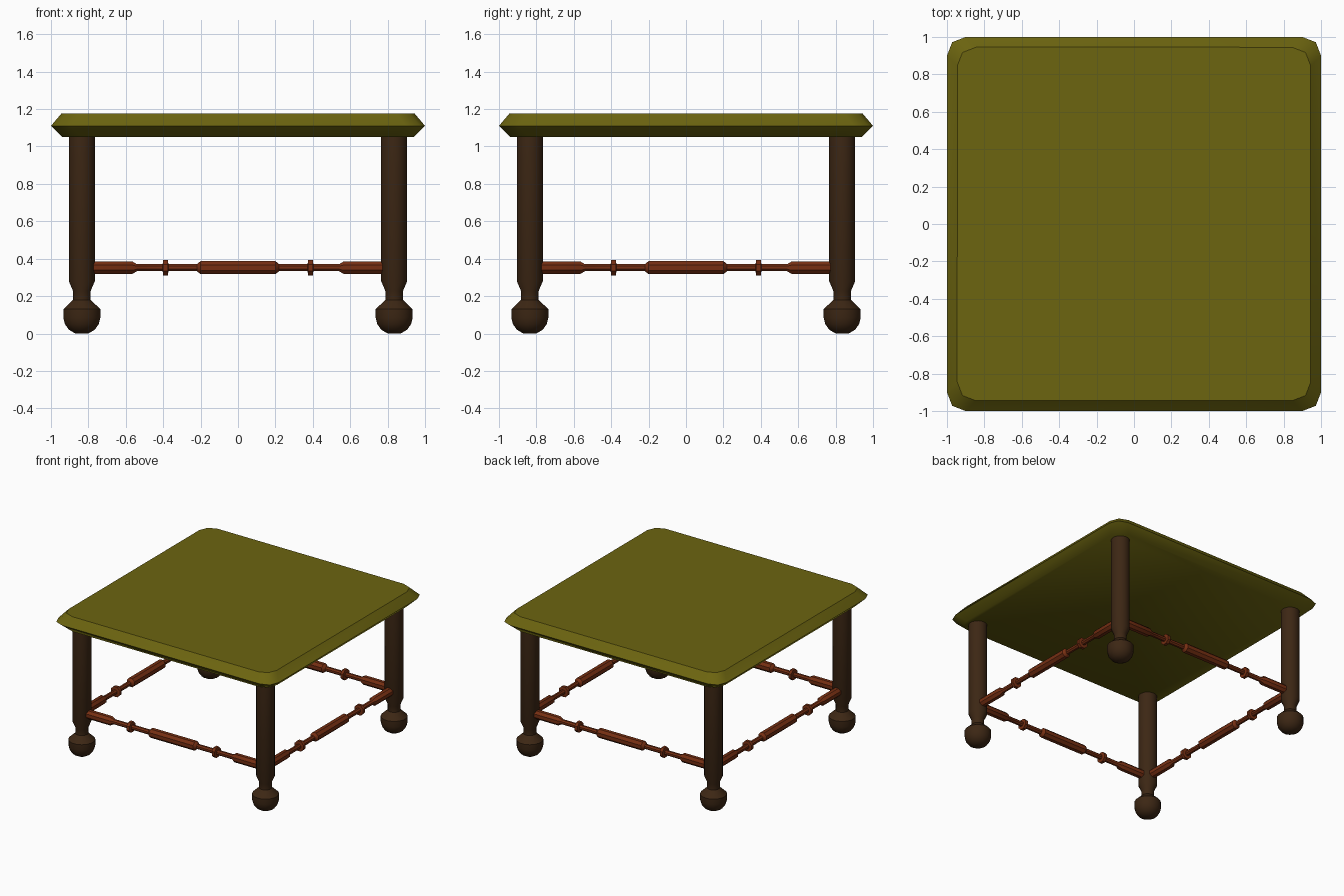
import bpy, bmesh, math
from mathutils import Matrix, Vector

cube = bpy.data.objects.get("Cube")
if cube:
    bpy.data.objects.remove(cube)


def material(name, rgb):
    m = bpy.data.materials.new(name)
    m.use_nodes = True
    m.diffuse_color = (*rgb, 1)
    m.node_tree.nodes["Principled BSDF"].inputs["Base Color"].default_value = (*rgb, 1)
    return m


olive = material("olive", (0.15, 0.128, 0.005))
dark_wood = material("dark wood", (0.046, 0.02, 0.007))
red_wood = material("red wood", (0.18, 0.028, 0.006))


def loft(name, rings, mat, matrix, angle):
    """Skin equal-length rings of points and cap both ends."""
    bm = bmesh.new()
    loops = [[bm.verts.new(p) for p in ring] for ring in rings]
    n = len(loops[0])
    for a, b in zip(loops, loops[1:]):
        for i in range(n):
            j = (i + 1) % n
            bm.faces.new((a[i], a[j], b[j], b[i]))
    bm.faces.new(loops[0][::-1])
    bm.faces.new(loops[-1])
    bm.normal_update()
    mesh = bpy.data.meshes.new(name)
    bm.to_mesh(mesh)
    bm.free()
    mesh.materials.append(mat)
    obj = bpy.data.objects.new(name, mesh)
    bpy.context.collection.objects.link(obj)
    obj.matrix_world = matrix
    bpy.ops.object.select_all(action="DESELECT")
    obj.select_set(True)
    bpy.context.view_layer.objects.active = obj
    bpy.ops.object.shade_smooth_by_angle(angle=math.radians(angle))
    return obj


def turned(name, profile, sides, mat, matrix, angle=35):
    """Lathe a (radius, height) profile; a flat side faces each axis."""
    turn = [math.tau * (i + 0.5) / sides for i in range(sides)]
    rings = [[(r * math.cos(t), r * math.sin(t), z) for t in turn] for r, z in profile]
    return loft(name, rings, mat, matrix, angle)


# Square top with softened corners and a pointed edge
def rounded_square(half, z, cut=0.1, nick=0.028):
    corner = [Vector((half, half - cut, z)),
              Vector((half - nick, half - nick, z)),
              Vector((half - cut, half, z))]
    return [Matrix.Rotation(k * math.pi / 2, 3, "Z") @ p for k in range(4) for p in corner]


loft("table_top",
     [rounded_square(0.94, 1.05), rounded_square(1.0, 1.11), rounded_square(0.945, 1.175)],
     olive, Matrix(), 40)

# Turned legs with ball feet
leg_profile = [(0.035, 0.0), (0.07, 0.02), (0.092, 0.05), (0.101, 0.085), (0.101, 0.13),
               (0.048, 0.18), (0.048, 0.227), (0.071, 0.28), (0.071, 1.055)]
inset = 0.835
for side, x in (("left", inset), ("right", -inset)):
    for end, y in (("front", -inset), ("back", inset)):
        turned(f"{end}_{side}_leg", leg_profile, 16, dark_wood, Matrix.Translation((x, y, 0)))

# Octagonal stretchers with collars, mirrored about the middle
half = [(0.038, 0.2), (0.02, 0.22), (0.02, 0.372), (0.044, 0.375), (0.044, 0.4),
        (0.02, 0.403), (0.02, 0.54), (0.036, 0.565), (0.036, 0.79)]
bar_profile = [(r, -z) for r, z in reversed(half)] + half
along_x = Matrix.Rotation(math.pi / 2, 4, "Y")
for k, place in enumerate(("front", "left", "back", "right")):
    spin = Matrix.Rotation(k * math.pi / 2, 4, "Z")
    turned(f"{place}_stretcher", bar_profile, 8, red_wood,
           spin @ Matrix.Translation((0, -inset, 0.352)) @ along_x)
